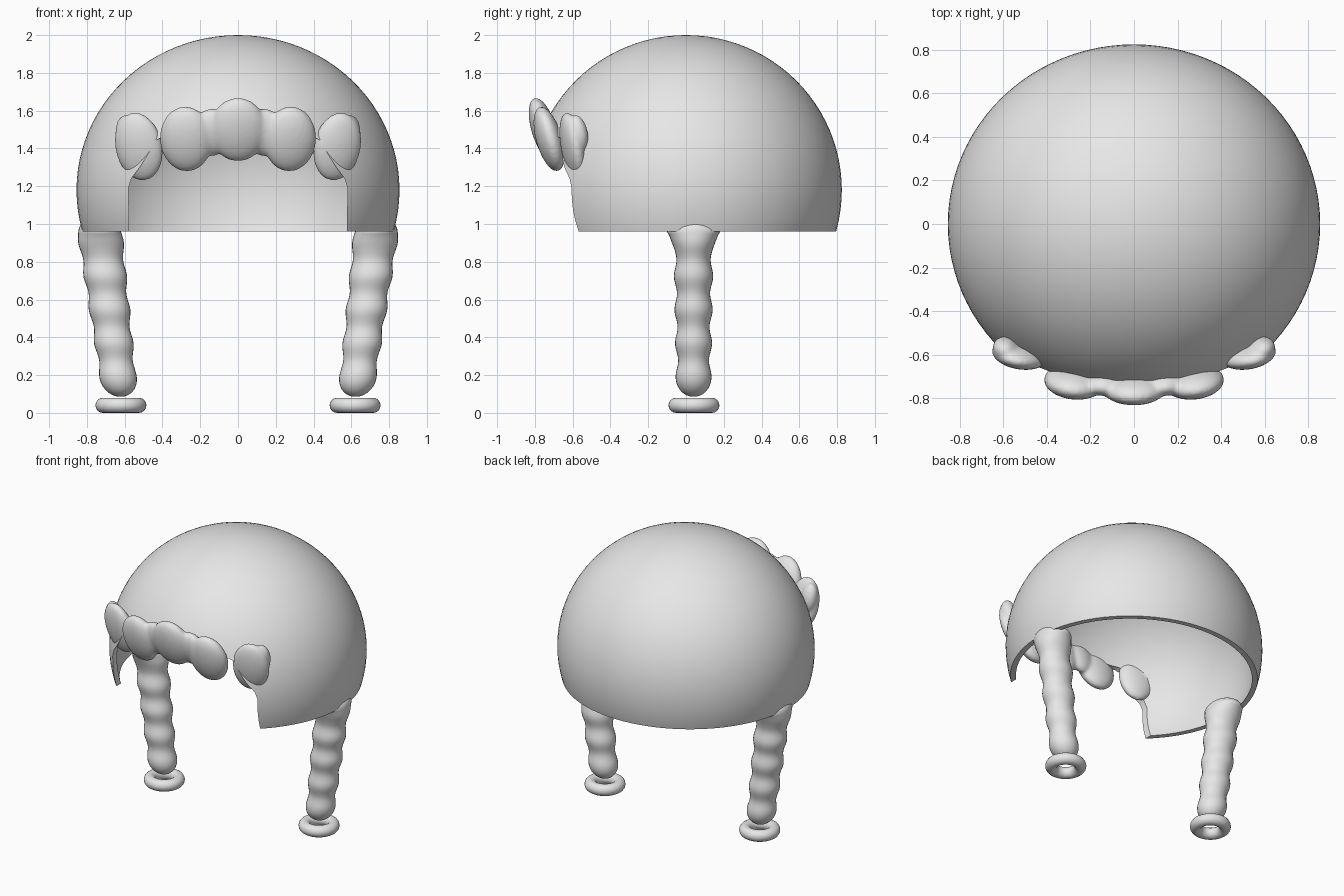
import bpy, bmesh, math
from mathutils import Matrix, Vector, Euler

if "Cube" in bpy.data.objects:
    bpy.data.objects.remove(bpy.data.objects["Cube"])

grey = bpy.data.materials.new("warm_grey")
grey.diffuse_color = (0.8, 0.8, 0.8, 1)
grey.use_nodes = True
grey.node_tree.nodes["Principled BSDF"].inputs["Base Color"].default_value = grey.diffuse_color


def finish(bm, name, material=True):
    bmesh.ops.recalc_face_normals(bm, faces=bm.faces)
    mesh = bpy.data.meshes.new(name)
    bm.to_mesh(mesh)
    bm.free()
    ob = bpy.data.objects.new(name, mesh)
    bpy.context.collection.objects.link(ob)
    if material:
        mesh.materials.append(grey)
    return ob


def activate(ob):
    bpy.ops.object.select_all(action='DESELECT')
    ob.select_set(True)
    bpy.context.view_layer.objects.active = ob


def apply_all(ob):
    activate(ob)
    for m in list(ob.modifiers):
        bpy.ops.object.modifier_apply(modifier=m.name)


def ellipsoid(bm, centre, radii, rot=(0, 0, 0), segs=32, flip=False):
    mat = (Matrix.Translation(centre) @ Euler(rot).to_matrix().to_4x4()
           @ Matrix.Diagonal((*radii, 1)))
    bmesh.ops.create_uvsphere(bm, u_segments=segs, v_segments=segs // 2,
                              radius=1, matrix=mat)


def prism(name, outline, y0, y1):
    # (x, z) outline extruded along y
    bm = bmesh.new()
    face = bm.faces.new([bm.verts.new((x, y0, z)) for x, z in outline])
    res = bmesh.ops.extrude_face_region(bm, geom=[face])
    bmesh.ops.translate(bm, vec=(0, y1 - y0, 0),
                        verts=[v for v in res['geom'] if isinstance(v, bmesh.types.BMVert)])
    ob = finish(bm, name, False)
    ob.hide_render = True
    return ob


# Dome-shaped cap: hollow ellipsoid, cut flat below and open at the face
bm = bmesh.new()
ellipsoid(bm, (0, 0, 1.18), (0.855, 0.825, 0.82), segs=96)
cap = finish(bm, "cap_shell")
bm = bmesh.new()
ellipsoid(bm, (0, 0, 1.18), (0.82, 0.79, 0.785), segs=96)
hollow = finish(bm, "hollow_cutter", False)
hollow.hide_render = True
floor = prism("floor_cutter", [(-1, 0.2), (1, 0.2), (1, 0.96), (-1, 0.96)], -1, 1)
half = [(0.575, 0.9), (0.58, 1.19), (0.565, 1.24), (0.52, 1.3), (0.47, 1.38),
        (0.44, 1.44), (0.40, 1.46), (0.34, 1.47), (0.2, 1.5)]
face_cut = prism("face_cutter", half + [(-x, z) for x, z in reversed(half)], -1.2, -0.3)
for cutter in (hollow, floor, face_cut):
    mod = cap.modifiers.new("cut", 'BOOLEAN')
    mod.operation = 'DIFFERENCE'
    mod.solver = 'EXACT'
    mod.object = cutter
apply_all(cap)
for cutter in (hollow, floor, face_cut):
    bpy.data.objects.remove(cutter)
activate(cap)
bpy.ops.object.shade_smooth_by_angle(angle=math.radians(35))

# Fringe: flattened, tilted curls blended together
bm = bmesh.new()
ellipsoid(bm, (0, -0.752, 1.5), (0.15, 0.066, 0.175), (math.radians(17), 0, 0))
for s in (-1, 1):
    ellipsoid(bm, (s * 0.275, -0.725, 1.45), (0.14, 0.068, 0.178),
              (math.radians(16), 0, s * math.radians(6)))
    ellipsoid(bm, (s * 0.14, -0.725, 1.485), (0.1, 0.055, 0.13), (math.radians(16), 0, 0))
    ellipsoid(bm, (s * 0.525, -0.6, 1.41), (0.128, 0.058, 0.185),
              (math.radians(12), s * math.radians(8), s * math.radians(14)))
    ellipsoid(bm, (s * 0.59, -0.57, 1.48), (0.06, 0.05, 0.1), (math.radians(12), 0, s * 0.3))
fringe = finish(bm, "fringe_curls")
rem = fringe.modifiers.new("blend", 'REMESH')
rem.mode = 'VOXEL'
rem.voxel_size = 0.011
smooth = fringe.modifiers.new("soften", 'SMOOTH')
smooth.factor = 0.5
smooth.iterations = 8
apply_all(fringe)
activate(fringe)
bpy.ops.object.shade_smooth()

# Braids: beaded tapering tubes hanging from the cap sides
BEADS = [0.19, 0.36, 0.54, 0.72, 0.90]


def braid_ring(z):
    t = (z - 0.19) / 0.71
    wave = 0.5 + 0.5 * math.cos((z - 0.19) / 0.1775 * 2 * math.pi)
    cx = 0.635 + 0.09 * t
    rx = 0.086 + 0.022 * t + 0.013 * wave
    ry = 0.080 + 0.012 * t + 0.015 * wave
    if z < 0.19:                      # rounded tip
        k = math.sqrt(max(0, 1 - ((0.19 - z) / 0.105) ** 2))
        rx, ry = 0.099 * k, 0.095 * k
    if z > 0.86:                      # flare into the cap
        ry += 0.045 * min(1, (z - 0.86) / 0.1) ** 2
    if z > 0.96:                      # rounded root inside the cap
        k = math.sqrt(max(0, 1 - ((z - 0.96) / 0.07) ** 2))
        rx, ry = rx * k, ry * k
    return cx, rx, ry


levels = [0.19 - 0.105 * math.cos(i * math.pi / 20) for i in range(10)]
levels += [0.19 + 0.77 * i / 60 for i in range(61)]
levels += [0.96 + 0.07 * math.sin(i * math.pi / 16) for i in range(1, 9)]
levels[0] += 0.0005
levels[-1] -= 0.0005
N = 28
for s, side in ((-1, "left"), (1, "right")):
    bm = bmesh.new()
    rings = []
    for z in levels:
        cx, rx, ry = braid_ring(z)
        rings.append([bm.verts.new((s * (cx + rx * math.cos(2 * math.pi * i / N)),
                                    0.04 + ry * math.sin(2 * math.pi * i / N), z))
                      for i in range(N)])
    for a, b in zip(rings, rings[1:]):
        for i in range(N):
            bm.faces.new((a[i], a[(i + 1) % N], b[(i + 1) % N], b[i]))
    bm.faces.new(rings[0])
    bm.faces.new(rings[-1])
    activate(finish(bm, side + "_braid"))
    bpy.ops.object.shade_smooth()

    # Hair ring under each braid
    bpy.ops.mesh.primitive_torus_add(location=(s * 0.62, 0.042, 0.04), major_radius=0.095,
                                     minor_radius=0.04, major_segments=40, minor_segments=16)
    ring = bpy.context.object
    ring.name = side + "_hair_ring"
    ring.data.materials.append(grey)
    bpy.ops.object.shade_smooth()
